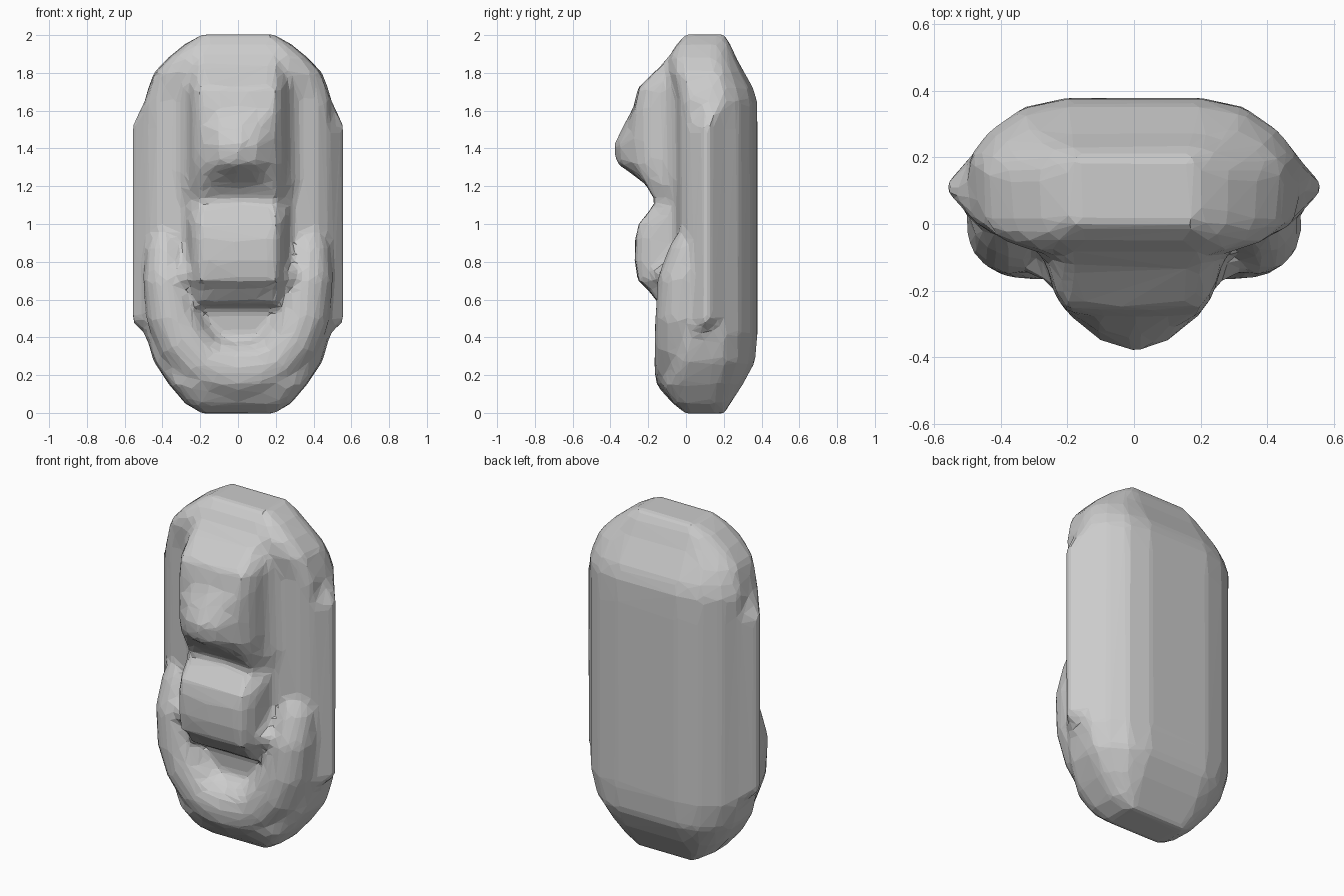
import bpy, bmesh, math
from mathutils import Vector

if "Cube" in bpy.data.objects:
    bpy.data.objects.remove(bpy.data.objects["Cube"])


def loft(name, rings):
    """Skin a list of equal-length closed rings and cap both ends."""
    bm = bmesh.new()
    vs = [[bm.verts.new(p) for p in r] for r in rings]
    n = len(rings[0])
    for a, b in zip(vs, vs[1:]):
        for i in range(n):
            j = (i + 1) % n
            bm.faces.new((a[i], a[j], b[j], b[i]))
    bm.faces.new(vs[0][::-1])
    bm.faces.new(vs[-1])
    bmesh.ops.recalc_face_normals(bm, faces=bm.faces)
    me = bpy.data.meshes.new(name)
    bm.to_mesh(me)
    bm.free()
    ob = bpy.data.objects.new(name, me)
    bpy.context.collection.objects.link(ob)
    return ob


# Main body: half cross-section (x, y), narrowed around a flat core at each height
half = [(0.15, -0.06), (0.31, -0.055), (0.42, -0.03), (0.48, 0.01), (0.57, 0.11),
        (0.49, 0.20), (0.43, 0.28), (0.33, 0.35), (0.2, 0.378)]
section = half + [(-x, y) for x, y in reversed(half)]
rows = [  # z, half width, front y, back y
    (-0.004, 0.19, 0.0, 0.2), (0.05, 0.28, -0.07, 0.235), (0.15, 0.365, -0.13, 0.3),
    (0.27, 0.445, -0.1, 0.365), (0.42, 0.49, -0.04, 0.378), (0.49, 0.57, -0.05, 0.378),
    (1.51, 0.57, -0.06, 0.378), (1.65, 0.495, -0.06, 0.375), (1.72, 0.475, -0.07, 0.355),
    (1.8, 0.445, -0.09, 0.31), (1.88, 0.37, -0.09, 0.265), (1.95, 0.285, -0.05, 0.235),
    (2.004, 0.19, 0.0, 0.2)]
rings = []
for z, hw, yf, yb in rows:
    ring = []
    for x, y in section:
        t = (y - 0.11) / (0.268 if y > 0.11 else 0.17)
        yy = 0.11 + t * ((yb - 0.11) if t > 0 else (0.11 - yf))
        ax = abs(x)
        if hw < 0.5:
            ax = min(ax, 0.49)
            if ax > 0.19:
                ax = 0.19 + (ax - 0.19) * (hw - 0.19) / 0.3
        ring.append((math.copysign(ax, x), yy, z))
    rings.append(ring)
body = loft("wall_unit_body", rings)


# Front column: each row is z, corner y, centre y, base half width
def column(name, rows):
    rings = []
    for z, ye, ym, w in rows:
        side = [(w, 0.06), (w, max(-0.04, min(ye + 0.12, 0.05))),
                (min(w, 0.265), max(-0.11, min(ye + 0.07, 0.05))),
                (min(w, 0.24), min(ye + 0.06, 0.04)),
                (0.2, ye), (0.1, ye + (ym - ye) * 0.72)]
        ring = side + [(0, ym)] + [(-x, y) for x, y in reversed(side)]
        rings.append([(x, y, z) for x, y in ring])
    return loft(name, rings)


upper = column("upper_column", [
    (1.98, 0.0, 0.0, 0.2), (1.93, -0.055, -0.055, 0.24), (1.84, -0.13, -0.13, 0.33),
    (1.72, -0.25, -0.255, 0.33), (1.61, -0.268, -0.28, 0.33), (1.5, -0.268, -0.345, 0.33),
    (1.42, -0.268, -0.385, 0.33), (1.32, -0.262, -0.37, 0.33), (1.26, -0.24, -0.28, 0.33),
    (1.2, -0.21, -0.2, 0.32), (1.1, -0.15, -0.13, 0.31)])
block = column("lower_block", [
    (1.12, -0.13, -0.13, 0.29), (1.1, -0.17, -0.17, 0.29), (1.0, -0.25, -0.25, 0.28),
    (0.92, -0.268, -0.27, 0.27), (0.8, -0.268, -0.272, 0.27), (0.7, -0.25, -0.255, 0.27),
    (0.66, -0.2, -0.21, 0.27), (0.58, -0.15, -0.14, 0.25), (0.55, -0.02, -0.02, 0.22)])

# U-shaped bottom rim: tube swept along a mirrored path (x, y, z, in-plane radius, depth)
arm = [(0.38, 0.07, 1.0, 0.07, 0.09), (0.38, 0.03, 0.88, 0.11, 0.12),
       (0.375, -0.01, 0.72, 0.13, 0.14), (0.345, -0.025, 0.52, 0.145, 0.14),
       (0.285, -0.03, 0.38, 0.15, 0.14), (0.2, -0.03, 0.28, 0.15, 0.14),
       (0.11, -0.03, 0.235, 0.16, 0.14)]
path = arm + [(0, -0.03, 0.22, 0.16, 0.14)] + [(-p[0], *p[1:]) for p in reversed(arm)]
rings = []
for i, (x, y, z, r, d) in enumerate(path):
    a, b = path[max(i - 1, 0)], path[min(i + 1, len(path) - 1)]
    tangent = Vector((b[0] - a[0], 0, b[2] - a[2])).normalized()
    out = Vector((0, 1, 0)).cross(tangent)
    rings.append([Vector((x, y, z)) + out * r * math.cos(k * math.pi / 6)
                  + Vector((0, d * math.sin(k * math.pi / 6), 0)) for k in range(12)])
rim = loft("bottom_rim", rings)

# Small pointed nubs beside the lower block
nubs = []
for s in (-1, 1):
    bpy.ops.mesh.primitive_ico_sphere_add(subdivisions=1, radius=0.055,
                                          location=(s * 0.275, -0.12, 0.73))
    nubs.append(bpy.context.object)

# Fuse everything into one soft, faceted cast shell
bpy.ops.object.select_all(action='DESELECT')
for ob in [body, upper, block, rim] + nubs:
    ob.select_set(True)
bpy.context.view_layer.objects.active = body
bpy.ops.object.join()
fuse = body.modifiers.new("fuse", 'REMESH')
fuse.mode = 'VOXEL'
fuse.voxel_size = 0.025
soften = body.modifiers.new("soften", 'SMOOTH')
soften.factor = 0.5
soften.iterations = 4
facet = body.modifiers.new("facet", 'DECIMATE')
facet.ratio = 0.07
